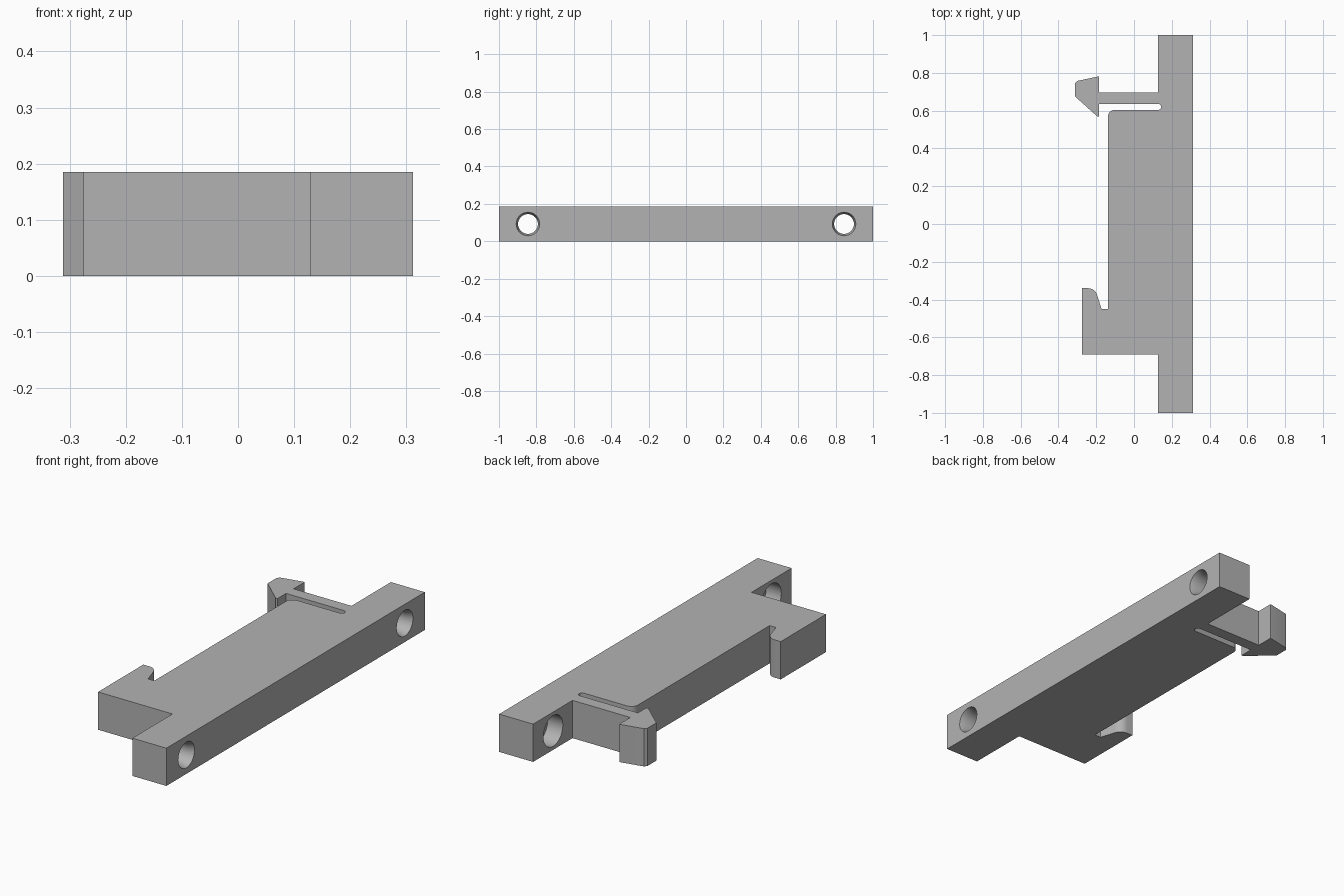
import bpy
import bmesh
from math import pi, cos, sin
from mathutils import Matrix

if "Cube" in bpy.data.objects:
    bpy.data.objects.remove(bpy.data.objects["Cube"])

HEIGHT = 0.185
BACK, RAIL = 0.312, 0.128      # outer and inner faces of the mounting rail

grey = bpy.data.materials.new("plain grey")
grey.use_nodes = True
grey.diffuse_color = (0.45, 0.45, 0.45, 1)
grey.node_tree.nodes["Principled BSDF"].inputs["Base Color"].default_value = grey.diffuse_color


def arc(cx, cy, r, start, end, steps=8):
    """Points on an arc, angles in degrees."""
    angles = [(start + (end - start) * i / steps) * pi / 180 for i in range(steps + 1)]
    return [(cx + r * cos(a), cy + r * sin(a)) for a in angles]


def add_object(name, bm):
    bmesh.ops.recalc_face_normals(bm, faces=bm.faces)
    mesh = bpy.data.meshes.new(name)
    bm.to_mesh(mesh)
    bm.free()
    mesh.materials.append(grey)
    obj = bpy.data.objects.new(name, mesh)
    bpy.context.collection.objects.link(obj)
    return obj


# Outline of the clip: rail, fixed hook, body, slot, springy arm with barb
outline = [(RAIL, 1), (BACK, 1), (BACK, -1), (RAIL, -1), (RAIL, -0.69)]
outline += [(-0.275, -0.69), (-0.275, -0.34)]
outline += arc(-0.243, -0.39, 0.05, 90, 15)                     # hook tip
outline += [(-0.172, -0.45), (-0.138, -0.45)]
outline += arc(-0.103, 0.569, 0.035, 180, 90)                   # body corner
outline += arc(0.128, 0.62, 0.016, -90, 90)                     # slot end
outline += [(-0.185, 0.636), (-0.185, 0.57), (-0.195, 0.57)]
outline += [(-0.312, 0.675), (-0.312, 0.745), (-0.302, 0.757)]  # barb
outline += [(-0.195, 0.78), (-0.185, 0.78), (-0.185, 0.695), (RAIL, 0.695)]

bm = bmesh.new()
face = bm.faces.new([bm.verts.new((x, y, 0)) for x, y in outline])
top = bmesh.ops.extrude_face_region(bm, geom=[face])["geom"]
bmesh.ops.translate(bm, vec=(0, 0, HEIGHT),
                    verts=[v for v in top if isinstance(v, bmesh.types.BMVert)])
clip = add_object("rail_clip", bm)


# Stepped screw holes: (x, radius) stations turned around the hole axis
stations = [(0.10, 0.075), (0.21, 0.075), (0.21, 0.053),
            (0.28, 0.053), (BACK, 0.063), (0.33, 0.063)]
for name, y in (("front_hole_cutter", -0.845), ("rear_hole_cutter", 0.845)):
    bm = bmesh.new()
    rings = [[bm.verts.new((x, px, pz)) for px, pz in arc(y, HEIGHT / 2, r, 0, 352.5, 47)]
             for x, r in stations]
    for a, b in zip(rings, rings[1:]):
        for i in range(len(a)):
            bm.faces.new((a[i - 1], a[i], b[i], b[i - 1]))
    bm.faces.new(rings[0])
    bm.faces.new(rings[-1])
    cutter = add_object(name, bm)
    cutter.hide_render = True
    cutter.hide_set(True)
    cut = clip.modifiers.new(name, "BOOLEAN")
    cut.operation = "DIFFERENCE"
    cut.solver = "EXACT"
    cut.object = cutter

# Bake the holes so the sharp edges can be marked, then drop the cutters
bpy.context.view_layer.objects.active = clip
clip.select_set(True)
for mod in list(clip.modifiers):
    cutter = mod.object
    bpy.ops.object.modifier_apply(modifier=mod.name)
    bpy.data.objects.remove(cutter)
bpy.ops.object.shade_smooth_by_angle(angle=pi / 6)
